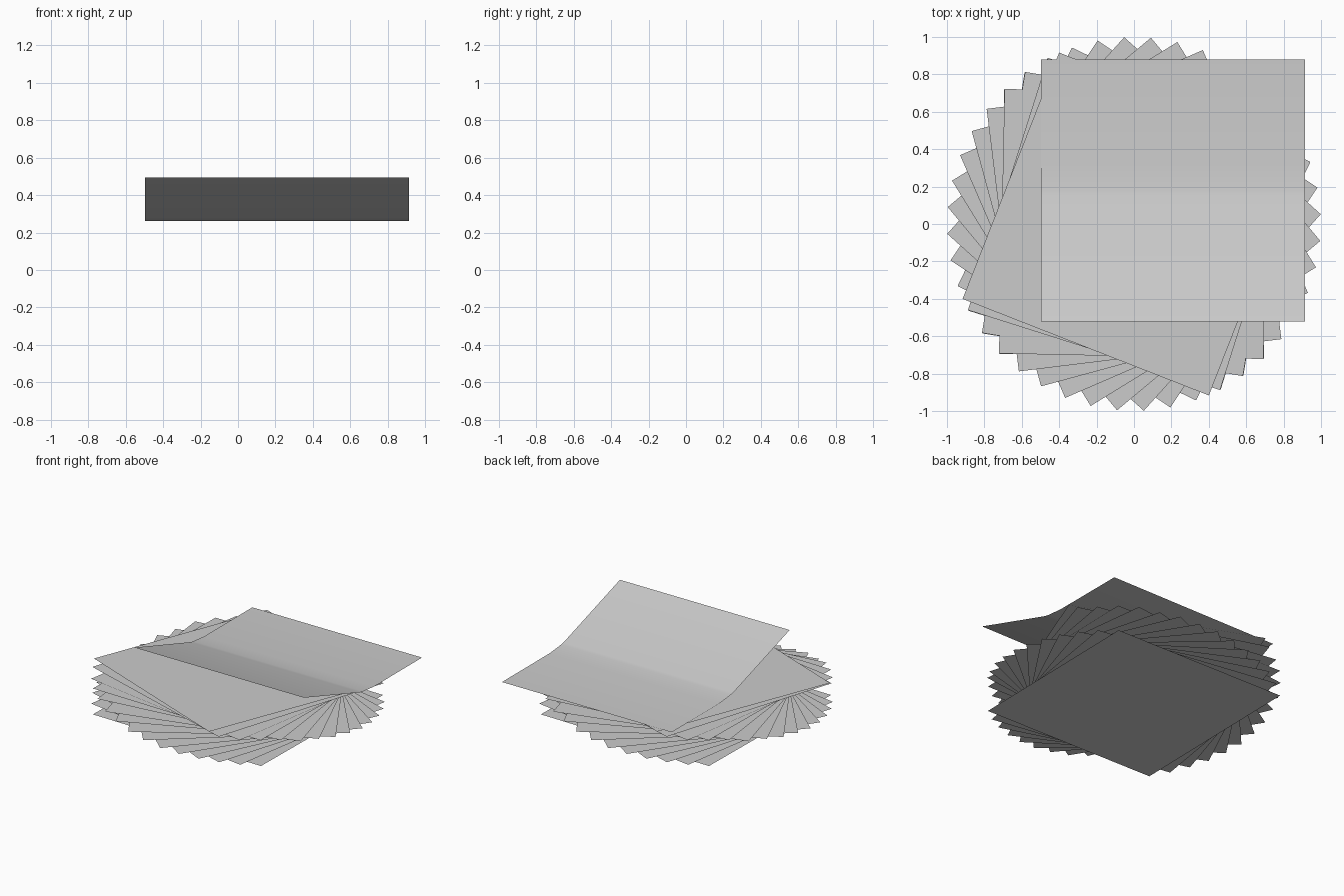
import bpy, bmesh, math

if "Cube" in bpy.data.objects:
    bpy.data.objects.remove(bpy.data.objects["Cube"])

R = 1.0  # centre-to-corner distance of a square sheet


def add_mesh(name, verts, faces, smooth=False):
    me = bpy.data.meshes.new(name)
    me.from_pydata(verts, [], faces)
    for p in me.polygons:
        p.use_smooth = smooth
    ob = bpy.data.objects.new(name, me)
    bpy.context.collection.objects.link(ob)
    return ob


def flat_sheet(name, corner_angle, z):
    verts = [(R * math.cos(math.radians(corner_angle + 90 * k)),
              R * math.sin(math.radians(corner_angle + 90 * k)), z) for k in range(4)]
    return add_mesh(name, verts, [(0, 1, 2, 3)])


# fanned stack of flat paper sheets, listed from the bottom up
heights = [0.0, 0.015, 0.03, 0.043, 0.057, 0.07, 0.09,
           0.107, 0.133, 0.147, 0.18, 0.193, 0.2, 0.222]
for i, z in enumerate(heights):
    flat_sheet(f"paper_sheet_{i + 1:02d}", 27.4 + 8.2 * (len(heights) - 1 - i), z)

# last flat sheet, turned by a half step
flat_sheet("upper_paper_sheet", 23.6, 0.255)

# loose top sheet with its front part curling up
profile = [(-0.52, 0.495), (0.15, 0.28), (0.18, 0.275), (0.31, 0.262), (0.88, 0.262)]
verts = [(x, y, z) for y, z in profile for x in (-0.497, 0.913)]
faces = [(2 * i, 2 * i + 1, 2 * i + 3, 2 * i + 2) for i in range(len(profile) - 1)]
add_mesh("curled_top_sheet", verts, faces, smooth=True)
